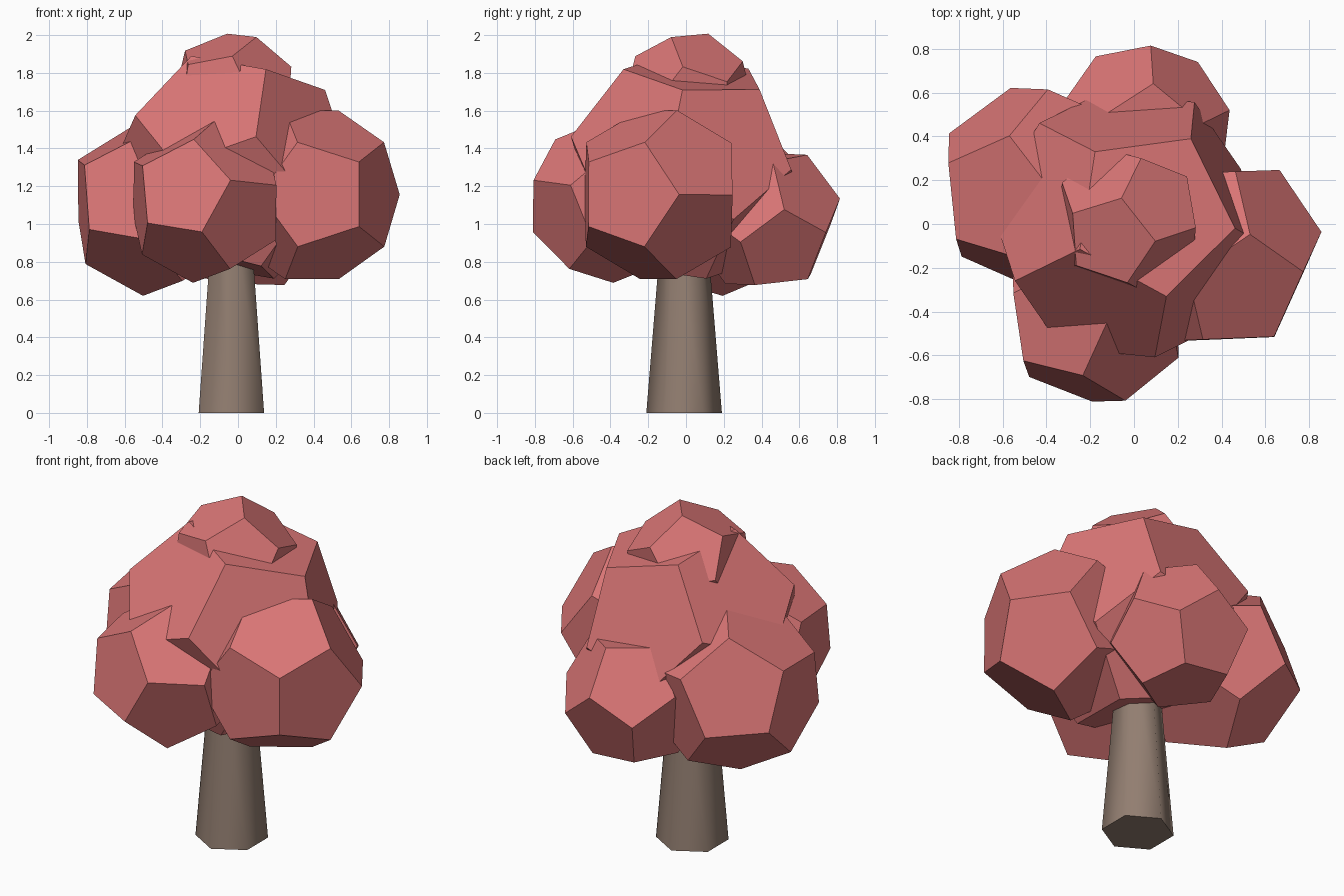
import bpy, bmesh, math
from mathutils import Vector, Matrix

if "Cube" in bpy.data.objects:
    bpy.data.objects.remove(bpy.data.objects["Cube"])


def material(name, rgb):
    m = bpy.data.materials.new(name)
    m.diffuse_color = (*rgb, 1)
    m.use_nodes = True
    m.node_tree.nodes["Principled BSDF"].inputs["Base Color"].default_value = m.diffuse_color
    return m


LEAF = material("leaf_red", (0.70, 0.18, 0.18))
BARK = material("bark_brown", (0.29, 0.21, 0.165))

# Unit dodecahedron corners, with one edge along x centred on +z
PHI = (1 + 5 ** 0.5) / 2
CORNERS = [Vector((x, y, z)) for x in (-1, 1) for y in (-1, 1) for z in (-1, 1)]
for s in (-1, 1):
    for t in (-1, 1):
        p, q = s / PHI, t * PHI
        CORNERS += [Vector((p, 0, q)), Vector((q, p, 0)), Vector((0, q, p))]


def leaf_clump(name, centre, a, b):
    """Dodecahedron about centre, turned so that one edge runs from a to b."""
    c = Vector(centre)
    a, b = Vector(a) - c, Vector(b) - c
    radius = (a.length + b.length) / 2
    z = (a + b).normalized()
    x = b - a
    x = (x - z * x.dot(z)).normalized()
    y = z.cross(x)
    rot = Matrix((x, y, z)).transposed()
    bm = bmesh.new()
    for v in CORNERS:
        bm.verts.new(rot @ v.normalized() * radius)
    bmesh.ops.convex_hull(bm, input=bm.verts[:])
    bmesh.ops.dissolve_limit(bm, angle_limit=0.05, verts=bm.verts[:], edges=bm.edges[:])
    bmesh.ops.recalc_face_normals(bm, faces=bm.faces[:])
    me = bpy.data.meshes.new(name)
    bm.to_mesh(me)
    bm.free()
    me.materials.append(LEAF)
    ob = bpy.data.objects.new(name, me)
    ob.location = c
    bpy.context.collection.objects.link(ob)


# Foliage: one large core, a crown and four clumps around it
leaf_clump("core_foliage", (-0.028, -0.004, 1.30), (0.15, -0.33, 1.82), (0.46, -0.02, 1.71))
leaf_clump("top_foliage", (-0.03, 0.01, 1.675), (0.10, -0.08, 1.995), (-0.06, 0.12, 2.0))
leaf_clump("right_foliage", (0.39, -0.145, 1.155), (0.64, -0.515, 1.33), (0.64, -0.515, 0.985))
leaf_clump("front_foliage", (-0.175, -0.405, 1.122), (-0.04, -0.81, 1.23), (-0.19, -0.81, 0.96))
leaf_clump("left_foliage", (-0.432, 0.163, 1.105), (-0.85, 0.28, 1.34), (-0.81, -0.07, 1.31))
leaf_clump("back_foliage", (0.045, 0.425, 1.025), (0.08, 0.81, 1.13), (0.29, 0.75, 0.96))

# Trunk: six-sided taper with corners on the y axis, smooth sides
HEIGHT = 1.1
bpy.ops.mesh.primitive_cone_add(vertices=6, radius1=0.2, radius2=0.11, depth=HEIGHT,
                                location=(-0.035, -0.01, HEIGHT / 2))
trunk = bpy.context.object
trunk.name = "trunk"
trunk.data.materials.append(BARK)
bpy.ops.object.shade_smooth_by_angle(angle=math.radians(65))
